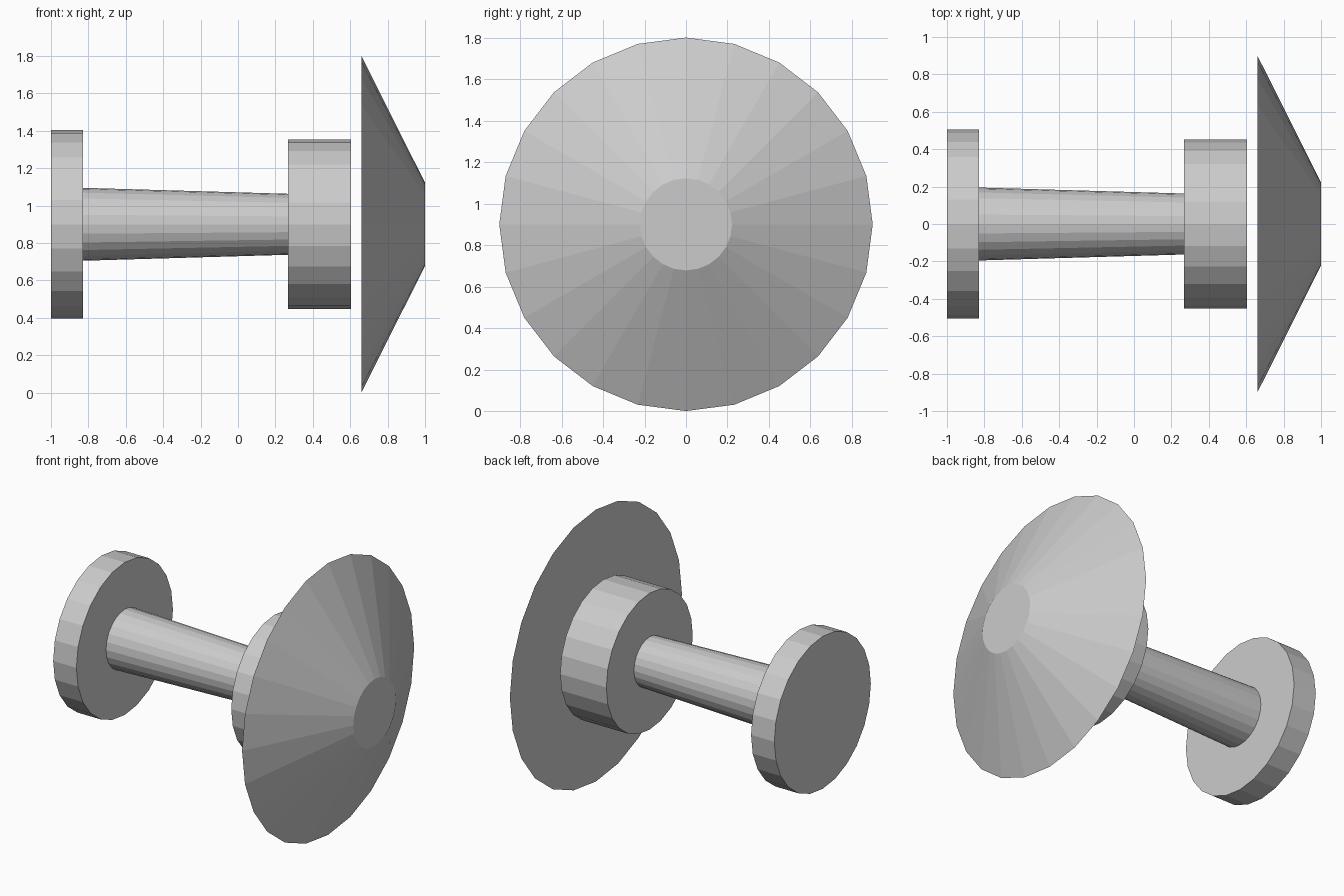
import bpy
from math import pi

if "Cube" in bpy.data.objects:
    bpy.data.objects.remove(bpy.data.objects["Cube"])

AXIS_Z = 0.9
SIDES = 24


def turned_part(name, x0, x1, r0, r1):
    """Flat-shaded frustum lying along x, from radius r0 at x0 to r1 at x1."""
    bpy.ops.mesh.primitive_cone_add(
        vertices=SIDES, radius1=r0, radius2=r1, depth=x1 - x0,
        location=((x0 + x1) / 2, 0, AXIS_Z), rotation=(0, pi / 2, 0))
    obj = bpy.context.object
    obj.name = name
    obj.data.name = name
    return obj


# Thin disc at the left end
turned_part("end_disc", -1.0, -0.83, 0.505, 0.505)
# Slightly tapered shaft
turned_part("shaft", -0.83, 0.27, 0.195, 0.163)
# Thick collar
turned_part("collar", 0.267, 0.605, 0.452, 0.452)
# Wide truncated cone, separated from the collar by a small gap
turned_part("flared_head", 0.66, 1.0, 0.9, 0.222)
